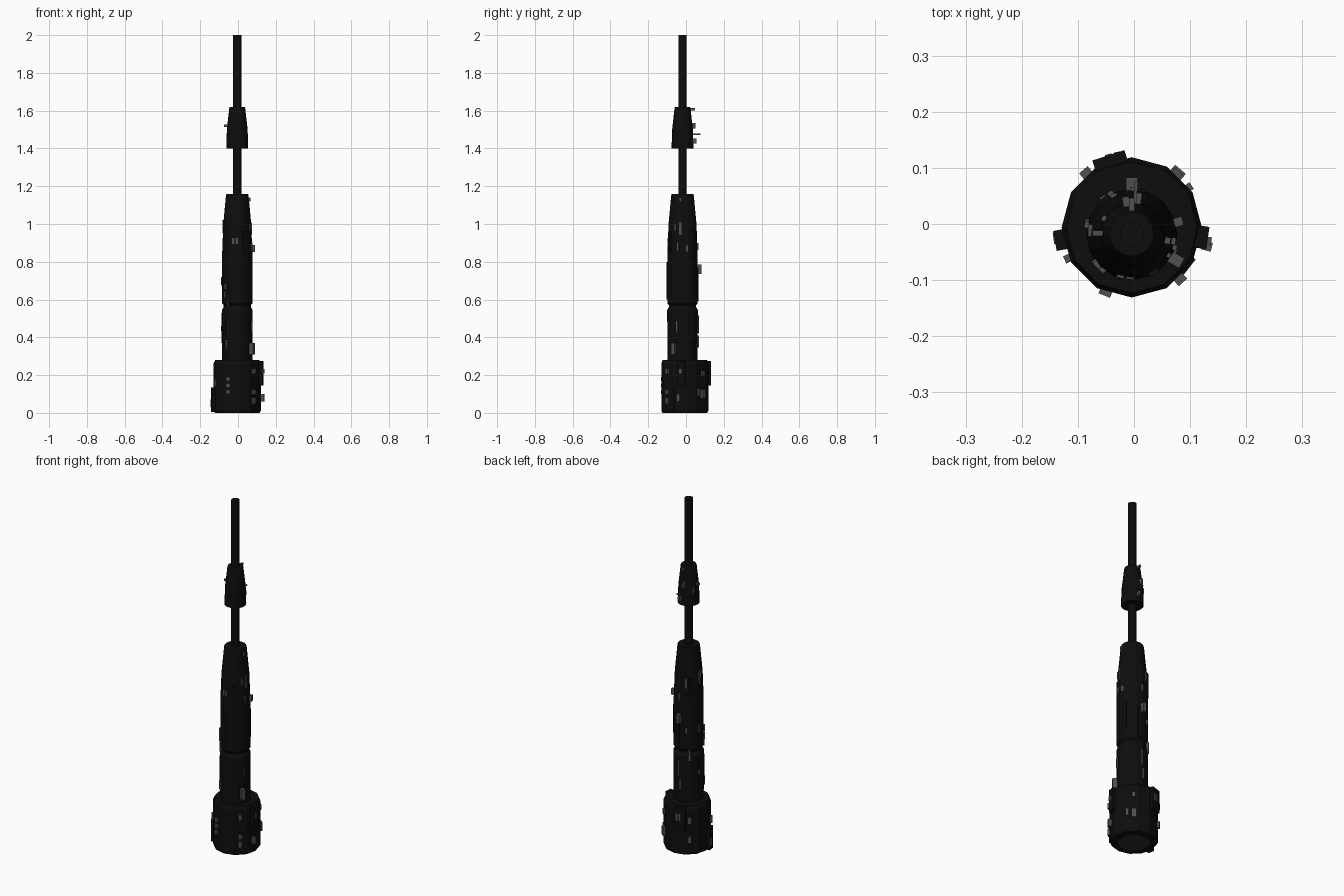
import bpy, bmesh, math, random
from mathutils import Matrix, Vector

random.seed(4)
CX, CY = -0.004, -0.0185      # axis of the spindle
BX, BY = -0.004, -0.006       # axis of the base


def material(name, v):
    m = bpy.data.materials.new(name)
    m.diffuse_color = (v, v, v, 1)
    return m


dark = material("dark_hull", 0.004)
grey = material("grey_detail", 0.08)
plate = material("bottom_plate", 0.025)


def finish(bm, name, mat):
    bmesh.ops.recalc_face_normals(bm, faces=bm.faces)
    me = bpy.data.meshes.new(name)
    bm.to_mesh(me)
    bm.free()
    me.materials.append(mat)
    ob = bpy.data.objects.new(name, me)
    bpy.context.collection.objects.link(ob)
    return ob


def lathe(name, profile, sides, cx, cy, mat=dark):
    """Closed, flat-faced turned body from (radius, z) pairs."""
    bm = bmesh.new()
    rings = []
    for r, z in profile:
        rings.append([bm.verts.new((cx + r * math.cos(2 * math.pi * i / sides),
                                    cy + r * math.sin(2 * math.pi * i / sides), z))
                      for i in range(sides)])
    for a, b in zip(rings, rings[1:]):
        for i in range(sides):
            j = (i + 1) % sides
            bm.faces.new((a[i], a[j], b[j], b[i]))
    bm.faces.new(rings[0])
    bm.faces.new(rings[-1])
    return finish(bm, name, mat)


def blocks(name, items, cx, cy, mat):
    """Boxes around an axis: (angle, radius, z, depth, width, height)."""
    bm = bmesh.new()
    for ang, r, z, d, w, h in items:
        m = (Matrix.Translation((cx, cy, z)) @ Matrix.Rotation(math.radians(ang), 4, 'Z')
             @ Matrix.Translation((r, 0, 0)) @ Matrix.Diagonal((d, w, h, 1)))
        bmesh.ops.create_cube(bm, size=1, matrix=m)
    return finish(bm, name, mat)


# Main turned bodies
lathe("base_drum", [(0.118, 0), (0.125, 0.012), (0.125, 0.262), (0.117, 0.28)], 12, BX, BY)
lathe("base_bottom_plate", [(0.08, 0.0), (0.08, 0.004)], 24, BX, BY, plate).location.z = -0.001
lathe("lower_body", [(0.08, 0.275), (0.081, 0.545), (0.072, 0.56), (0.072, 0.57),
                     (0.08, 0.58), (0.08, 0.84), (0.074, 1.0), (0.06, 1.15),
                     (0.057, 1.16)], 16, CX, CY)
lathe("mast", [(0.022, 1.15), (0.022, 2.0)], 16, CX, CY)
lathe("mast_collar", [(0.058, 1.4), (0.055, 1.5), (0.042, 1.615), (0.039, 1.62)], 16, CX, CY)

# Raised dark plates on the base and body
blocks("base_panels", [(190, 0.124, 0.07, 0.03, 0.036, 0.13),
                       (352, 0.122, 0.21, 0.03, 0.04, 0.13),
                       (108, 0.120, 0.21, 0.03, 0.06, 0.13),
                       (322, 0.118, 0.07, 0.014, 0.05, 0.12)], BX, BY, dark)
blocks("body_panels", [(a, 0.077, z, 0.012, 0.02, h) for a, z, h in
                       ((170, 0.45, 0.16), (20, 0.72, 0.16), (260, 0.7, 0.2),
                        (215, 0.45, 0.14), (80, 0.68, 0.18), (300, 0.9, 0.12),
                        (130, 0.92, 0.14))], CX, CY, dark)

# Grey fittings on the base
base = [(248, 0.124, z, 0.014, 0.022, 0.022) for z in (0.11, 0.145, 0.18)]
base += [(313, 0.126, z, 0.016, 0.02, h) for z, h in ((0.065, 0.035), (0.11, 0.025), (0.22, 0.03))]
base += [(130, 0.126, z, 0.016, 0.02, 0.035) for z in (0.09, 0.2)]
base += [(a, 0.131, 0.22, 0.012, 0.012, 0.04) for a in (101, 108)]
base += [(50, 0.126, 0.1, 0.018, 0.025, 0.05), (50, 0.124, 0.21, 0.014, 0.018, 0.03),
         (35, 0.124, 0.11, 0.012, 0.014, 0.04), (188, 0.134, 0.05, 0.014, 0.02, 0.04),
         (206, 0.127, 0.16, 0.012, 0.014, 0.04), (346, 0.138, 0.08, 0.018, 0.016, 0.04),
         (350, 0.136, 0.22, 0.016, 0.014, 0.025)]
blocks("base_fittings", base, BX, BY, grey)

# Grey fittings on the body, in clusters of small strips
body = [(330, 0.088, 0.34, 0.03, 0.02, 0.06), (15, 0.086, 0.87, 0.016, 0.016, 0.035),
        (90, 0.088, 0.76, 0.026, 0.02, 0.05), (255, 0.075, 0.91, 0.01, 0.014, 0.03),
        (268, 0.075, 0.91, 0.01, 0.014, 0.03), (350, 0.062, 1.13, 0.016, 0.012, 0.02)]
for ang in (95, 125, 170, 225, 340):
    for k in range(4):
        z = random.uniform(0.33, 1.05)
        r = 0.08 if z < 0.84 else 0.08 - (z - 0.84) * 0.05
        body.append((ang + random.uniform(-12, 12), r, z, 0.012,
                     random.uniform(0.008, 0.014), random.uniform(0.025, 0.07)))
blocks("body_fittings", body, CX, CY, grey)

# Short pins on the collar
blocks("collar_pins", [(85, 0.07, 1.475, 0.05, 0.006, 0.006), (80, 0.06, 1.44, 0.03, 0.012, 0.025),
                       (100, 0.058, 1.52, 0.02, 0.012, 0.03), (90, 0.05, 1.607, 0.03, 0.01, 0.012),
                       (178, 0.058, 1.52, 0.024, 0.01, 0.012), (150, 0.054, 1.49, 0.014, 0.01, 0.03)],
       CX, CY, grey)
